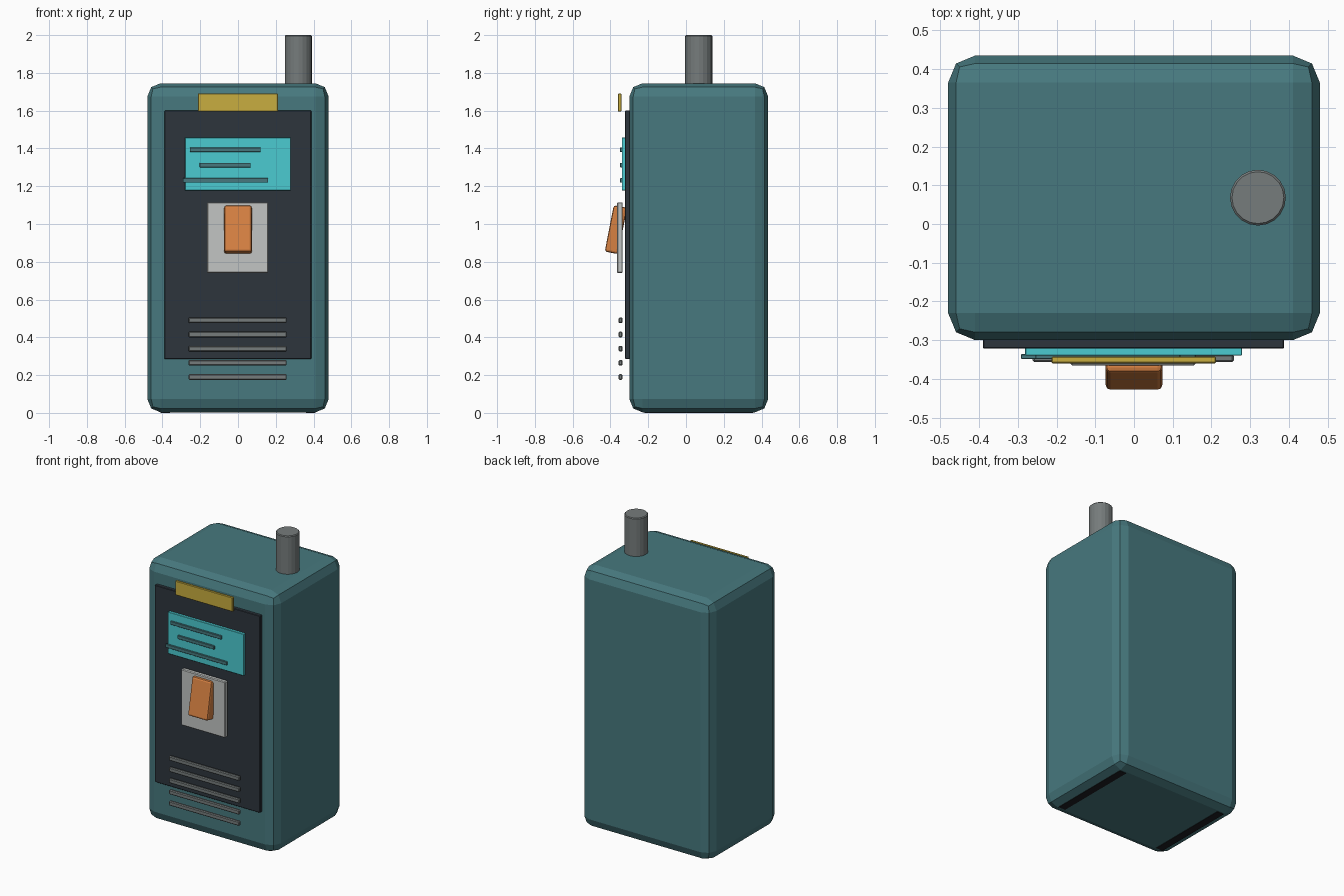
import bpy, bmesh, math

if "Cube" in bpy.data.objects:
    bpy.data.objects.remove(bpy.data.objects["Cube"])


def material(name, r, g, b):
    m = bpy.data.materials.new(name)
    m.diffuse_color = (r, g, b, 1)
    m.use_nodes = True
    m.node_tree.nodes["Principled BSDF"].inputs["Base Color"].default_value = m.diffuse_color
    return m


teal = material("casing teal", 0.063, 0.19, 0.21)
charcoal = material("panel charcoal", 0.026, 0.035, 0.046)
black = material("rubber black", 0.012, 0.013, 0.016)
cyan = material("screen cyan", 0.07, 0.60, 0.64)
yellow = material("badge yellow", 0.58, 0.42, 0.05)
pale = material("plate pale grey", 0.54, 0.56, 0.55)
orange = material("switch orange", 0.68, 0.22, 0.055)
grey = material("metal grey", 0.18, 0.20, 0.20)


def finish(name, bm, mat):
    mesh = bpy.data.meshes.new(name)
    bm.to_mesh(mesh)
    bm.free()
    mesh.materials.append(mat)
    ob = bpy.data.objects.new(name, mesh)
    bpy.context.collection.objects.link(ob)
    return ob


def box(name, x, y, z, mat, bevel=0.0, segments=1):
    """Box from (min, max) ranges, with an optional bevel."""
    bm = bmesh.new()
    bmesh.ops.create_cube(bm, size=1)
    size = [r[1] - r[0] for r in (x, y, z)]
    bmesh.ops.scale(bm, vec=size, verts=bm.verts)
    if bevel:
        bmesh.ops.bevel(bm, geom=bm.edges[:], offset=bevel, segments=segments,
                        profile=0.5, affect='EDGES')
    ob = finish(name, bm, mat)
    ob.location = [(r[0] + r[1]) / 2 for r in (x, y, z)]
    return ob


# Casing and front panel
box("casing", (-0.48, 0.48), (-0.30, 0.435), (0.003, 1.745), teal, 0.07, 2)
box("front_panel", (-0.39, 0.388), (-0.322, -0.29), (0.285, 1.6), charcoal, 0.003)

# Nearly flush rubber strips underneath
for side, cx in (("left", -0.385), ("right", 0.385)):
    box(side + "_foot_strip", (cx - 0.025, cx + 0.025), (-0.22, 0.355), (0.0, 0.02), black)

# Badge and display with its readout lines
box("badge", (-0.213, 0.212), (-0.36, -0.342), (1.595, 1.69), yellow, 0.003)
box("screen", (-0.281, 0.279), (-0.34, -0.32), (1.178, 1.457), cyan, 0.002)
for i, (x0, x1, z) in enumerate([(-0.255, 0.12, 1.393), (-0.203, 0.067, 1.312),
                                 (-0.292, 0.16, 1.231)]):
    box(f"readout_line_{i + 1}", (x0, x1), (-0.349, -0.336), (z - 0.012, z + 0.012), teal, 0.002)

# Switch plate and tilted rocker
box("switch_plate", (-0.165, 0.16), (-0.365, -0.335), (0.74, 1.115), pale, 0.005)
rocker = box("rocker_switch", (-0.073, 0.073), (-0.407, -0.335), (0.845, 1.095), orange, 0.012, 2)
rocker.rotation_euler.x = math.radians(-11)

# Speaker grille bars
for i in range(5):
    z = 0.19 + i * 0.075
    box(f"grille_bar_{i + 1}", (-0.262, 0.258), (-0.357, -0.336), (z - 0.015, z + 0.015), grey, 0.005)

# Antenna
bm = bmesh.new()
bmesh.ops.create_cone(bm, cap_ends=True, segments=20, radius1=0.072, radius2=0.072, depth=0.3)
rims = [e for e in bm.edges if any(len(f.verts) > 4 for f in e.link_faces)]
bmesh.ops.bevel(bm, geom=rims, offset=0.005, segments=1, profile=0.5, affect='EDGES')
antenna = finish("antenna", bm, grey)
antenna.location = (0.32, 0.068, 1.85)
